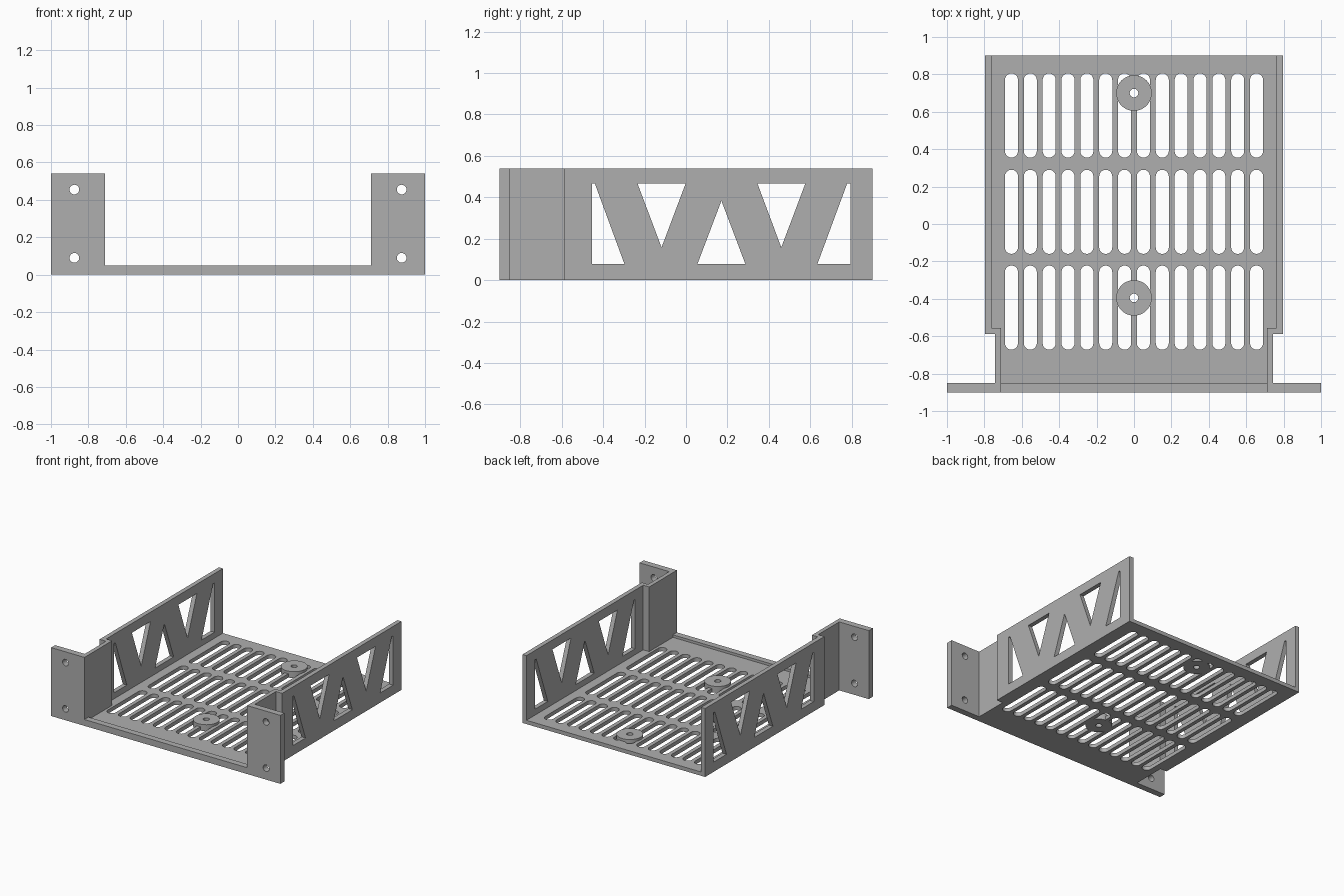
import bpy, bmesh
from math import pi, cos, sin, radians
from mathutils import Matrix

cube = bpy.data.objects.get("Cube")
if cube:
    bpy.data.objects.remove(cube, do_unlink=True)

grey = bpy.data.materials.new("plain grey")
grey.use_nodes = True
colour = (0.43, 0.43, 0.43, 1)
grey.diffuse_color = colour
grey.node_tree.nodes["Principled BSDF"].inputs["Base Color"].default_value = colour

HEIGHT, WALL, FLOOR, LIP = 0.54, 0.035, 0.03, 0.05
INNER, OUTER, BACK, STEP = 0.71, 0.797, 0.9, -0.555

# Plate planes: local x, y and thickness direction as matrix columns
FLAT = Matrix.Identity(3)
SIDE = Matrix(((0, 0, 1), (1, 0, 0), (0, 1, 0)))
FRONT = Matrix(((1, 0, 0), (0, 0, -1), (0, 1, 0)))


def rect(x0, y0, x1, y1):
    return [(x0, y0), (x1, y0), (x1, y1), (x0, y1)]


def slot(x, y0, y1, r, steps=10):
    """Outline with rounded ends; a circle when y0 equals y1."""
    top = [(x + r * cos(pi * i / steps), y1 + r * sin(pi * i / steps)) for i in range(steps + 1)]
    low = [(x - r * cos(pi * i / steps), y0 - r * sin(pi * i / steps)) for i in range(steps + 1)]
    return top + low if y0 != y1 else top[:-1] + low[:-1]


def plate(name, outline, thickness, offset, plane=FLAT, holes=(), mirror=False):
    """Extruded outline with holes, its middle plane moved by offset."""
    curve = bpy.data.curves.new(name, "CURVE")
    curve.dimensions, curve.fill_mode = "2D", "BOTH"
    curve.extrude = thickness / 2
    for points in (outline, *holes):
        spline = curve.splines.new("POLY")
        spline.points.add(len(points) - 1)
        for p, (x, y) in zip(spline.points, points):
            p.co = (x, y, 0, 1)
        spline.use_cyclic_u = True
    temp = bpy.data.objects.new(name + " outline", curve)
    bpy.context.collection.objects.link(temp)
    mesh = bpy.data.meshes.new_from_object(temp.evaluated_get(bpy.context.evaluated_depsgraph_get()))
    bpy.data.objects.remove(temp, do_unlink=True)
    bm = bmesh.new()
    bm.from_mesh(mesh)
    bmesh.ops.remove_doubles(bm, verts=bm.verts, dist=0.0001)
    bm.transform(Matrix.Translation(offset) @ plane.to_4x4())
    bmesh.ops.recalc_face_normals(bm, faces=bm.faces)
    bm.to_mesh(mesh)
    bm.free()
    mesh.materials.clear()
    mesh.materials.append(grey)
    ob = bpy.data.objects.new(name, mesh)
    bpy.context.collection.objects.link(ob)
    if mirror:
        ob.modifiers.new("both sides", "MIRROR").use_axis[0] = True
    return ob


def combine(target, tool, operation):
    mod = target.modifiers.new(operation.lower(), "BOOLEAN")
    mod.operation, mod.solver, mod.object = operation, "EXACT", tool
    bpy.context.view_layer.objects.active = target
    bpy.ops.object.modifier_apply(modifier=mod.name)
    bpy.data.objects.remove(tool, do_unlink=True)


# Floor with three rows of vent slots
inside = OUTER - WALL
floor_half = [(INNER, -0.85), (INNER, STEP), (inside, STEP), (inside, BACK)]
floor_outline = floor_half + [(-x, y) for x, y in reversed(floor_half)]
vents = [slot((i - 6.5) * 0.1008, y - 0.19, y + 0.19, 0.035)
         for y in (0.58, 0.065, -0.447) for i in range(14)]
floor = plate("vented_floor", floor_outline, FLOOR, (0, 0, FLOOR / 2), holes=vents)

# Round screw pads set into the floor, each with a through hole
for y in (0.70, -0.395):
    pad = plate("screw_pad", slot(0, y, y, 0.095, 24), LIP, (0, 0, LIP / 2))
    combine(floor, pad, "UNION")
    drill = plate("pad_drill", slot(0, y, y, 0.023), 0.2, (0, 0, 0))
    combine(floor, drill, "DIFFERENCE")

# Raised lip along the front edge
plate("front_lip", rect(-INNER, -0.9, INNER, -0.85), LIP, (0, 0, LIP / 2))

# Side walls with triangular windows
LOW, HIGH = 0.077, 0.466
windows = [
    [(-0.455, LOW), (-0.297, LOW), (-0.44, HIGH), (-0.455, HIGH)],
    [(-0.234, HIGH), (-0.118, 0.158), (-0.002, HIGH)],
    [(0.055, LOW), (0.287, LOW), (0.171, 0.383)],
    [(0.345, HIGH), (0.46, 0.158), (0.576, HIGH)],
    [(0.634, LOW), (0.795, LOW), (0.795, HIGH), (0.778, HIGH)],
]
plate("side_wall", rect(STEP, 0, BACK, HEIGHT), WALL, (OUTER - WALL / 2, 0, 0),
      SIDE, windows, mirror=True)

# Stepped brackets joining the walls to the mounting ears
bracket = [(INNER, -0.85), (0.742, -0.85), (0.742, -0.587),
           (OUTER, -0.587), (OUTER, STEP), (INNER, STEP)]
plate("stepped_bracket", bracket, HEIGHT, (0, 0, HEIGHT / 2), mirror=True)

# Mounting ears with two screw holes each
ear_holes = [slot(0.875, z, z, 0.026) for z in (0.09, 0.455)]
plate("mounting_ear", rect(INNER, 0, 1, HEIGHT), 0.05, (0, -0.875, 0),
      FRONT, ear_holes, mirror=True)

# Smooth the round edges, keep the corners sharp
for ob in bpy.context.collection.objects:
    ob.select_set(ob.type == "MESH" and grey.name in ob.data.materials)
bpy.context.view_layer.objects.active = floor
bpy.ops.object.shade_smooth_by_angle(angle=radians(30))
